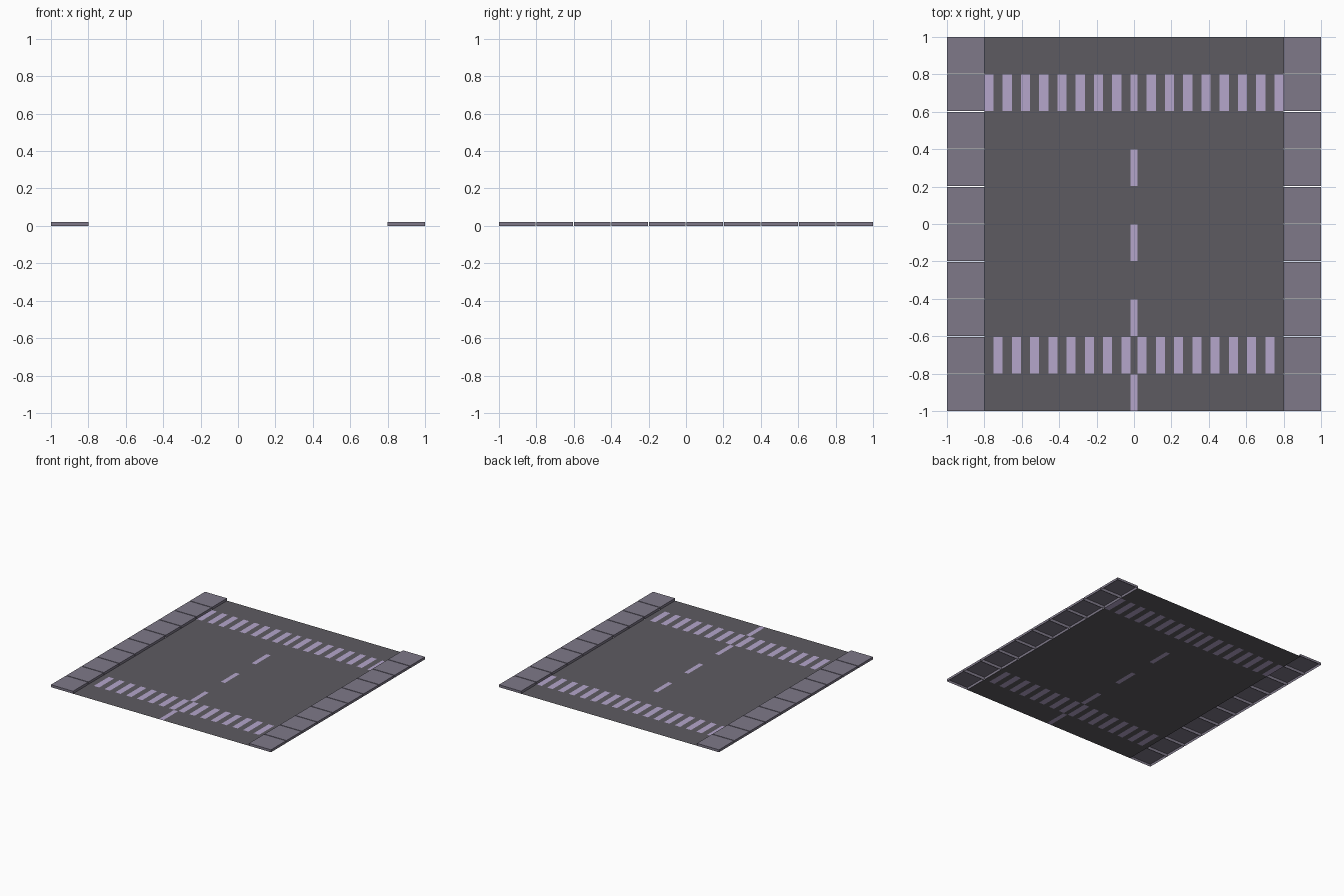
import bpy, bmesh

if "Cube" in bpy.data.objects:
    bpy.data.objects.remove(bpy.data.objects["Cube"])

ROWS, PITCH, LENGTH = 10, 0.2006, 0.1946   # paving rows along y
HALF, ROAD, LINE, CURB = 1.0, 0.8, 0.0187, 0.02


def material(name, rgb):
    m = bpy.data.materials.new(name)
    m.diffuse_color = (*rgb, 1)
    m.use_nodes = True
    m.node_tree.nodes["Principled BSDF"].inputs["Base Color"].default_value = m.diffuse_color
    return m


def finish(name, bm, mat):
    bmesh.ops.remove_doubles(bm, verts=bm.verts, dist=1e-5)
    me = bpy.data.meshes.new(name)
    bm.to_mesh(me)
    bm.free()
    me.materials.append(mat)
    ob = bpy.data.objects.new(name, me)
    bpy.context.collection.objects.link(ob)
    return ob


def quad(bm, x0, x1, y0, y1):
    return bm.faces.new([bm.verts.new(p) for p in
                         ((x0, y0, 0), (x1, y0, 0), (x1, y1, 0), (x0, y1, 0))])


def row_span(k):
    y0 = -HALF + k * PITCH
    return y0, min(y0 + LENGTH, HALF)


asphalt_mat = material("asphalt", (0.11, 0.105, 0.12))
paint_mat = material("paint", (0.46, 0.38, 0.60))
paving_mat = material("paving", (0.21, 0.19, 0.25))

# Road strips across x: 16 each side of the centre line
step = (ROAD - LINE) / 16
xs = [-ROAD + i * step for i in range(17)]
xs += [-x for x in reversed(xs)]


def painted(k, i):
    if k == 8:                      # far crossing
        return i % 2 == 0
    if k == 1:                      # near crossing
        return i % 2 == 1
    return k % 2 == 0 and k < 8 and i == 16   # centre dashes


# Flat road sheet and markings fitted into it
road, marks = bmesh.new(), bmesh.new()
for k in range(ROWS):
    y0, y1 = row_span(k)
    for i in range(33):
        quad(marks if painted(k, i) else road, xs[i], xs[i + 1], y0, y1)
        if k < ROWS - 1:            # joint between rows
            quad(road, xs[i], xs[i + 1], y1, row_span(k + 1)[0])
finish("road", road, asphalt_mat)
finish("road_markings", marks, paint_mat)

# Raised pavement slabs, open underneath
for side, x0, x1 in (("left", -HALF, -ROAD), ("right", ROAD, HALF)):
    bm = bmesh.new()
    for k in range(ROWS):
        base = quad(bm, x0, x1, *row_span(k))
        ext = bmesh.ops.extrude_face_region(bm, geom=[base])
        top = [v for v in ext["geom"] if isinstance(v, bmesh.types.BMVert)]
        bmesh.ops.translate(bm, verts=top, vec=(0, 0, CURB))
        if base.is_valid:
            bm.faces.remove(base)
    bmesh.ops.recalc_face_normals(bm, faces=bm.faces)
    finish(side + "_pavement", bm, paving_mat)
